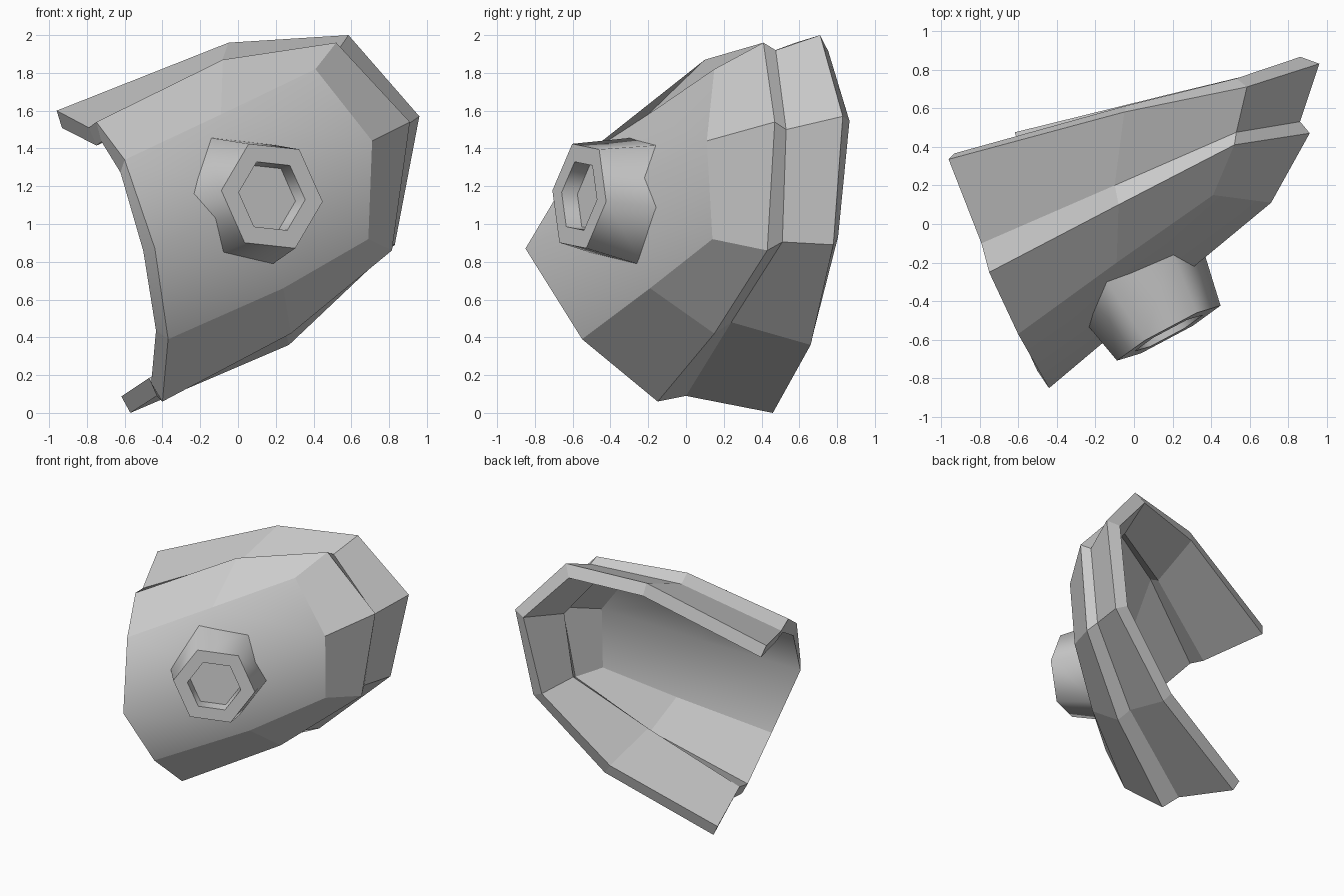
import bpy, bmesh, math
from mathutils import Vector
from mathutils.bvhtree import BVHTree

if "Cube" in bpy.data.objects:
    bpy.data.objects.remove(bpy.data.objects["Cube"])


def make_object(name, bm):
    mesh = bpy.data.meshes.new(name)
    bm.to_mesh(mesh)
    ob = bpy.data.objects.new(name, mesh)
    bpy.context.collection.objects.link(ob)
    return ob


# Shell profile rings, running upper left -> right -> lower left
crown = [(-.60, -.57, 1.34), (-.09, -.20, 1.58), (.41, .15, 1.82), (.71, .11, 1.44),
         (.69, .14, .92), (.24, -.19, .66), (-.37, -.55, .39)]
edge = [(-.75, -.25, 1.54), (-.08, .10, 1.87), (.52, .41, 1.96), (.91, .47, 1.54),
        (.815, .43, .86), (.28, .15, .42), (-.40, -.15, .06)]
step = [(-.79, -.10, 1.51), (-.10, .20, 1.82), (.53, .475, 1.92), (.86, .53, 1.50),
        (.78, .51, .905), (.24, .24, .48), (-.43, 0, .09)]
flange = [(-.96, .335, 1.60), (-.05, .58, 1.96), (.585, .71, 2.0), (.96, .83, 1.57),
          (.83, .78, .89), (.27, .66, .36), (-.57, .46, 0)]
ridge = [(-.44, -.85, .87), (.13, -.37, 1.155)]

bm = bmesh.new()
rings = [[bm.verts.new(p) for p in r] for r in (crown, edge, step, flange)]
r0 = rings[0]
m = [bm.verts.new(p) for p in ridge] + [r0[3]]
for i in range(2):
    # smooth crown, either side of the ridge
    bm.faces.new((r0[i], m[i], m[i + 1], r0[i + 1])).smooth = True
    bm.faces.new((m[i], r0[6 - i], r0[5 - i], m[i + 1])).smooth = True
for a, b in zip(rings, rings[1:]):
    for i in range(6):
        bm.faces.new((a[i], a[i + 1], b[i + 1], b[i]))
bm.normal_update()
surface = BVHTree.FromBMesh(bm)
shell = make_object("armour_shell", bm)
bm.free()

# Shell thickness
sol = shell.modifiers.new("thickness", 'SOLIDIFY')
sol.thickness = 0.1
sol.offset = -1
sol.use_even_offset = True
bpy.context.view_layer.objects.active = shell
shell.select_set(True)
bpy.ops.object.modifier_apply(modifier=sol.name)
bm = bmesh.new()
bm.from_mesh(shell.data)
for e in bm.edges:
    if e.is_manifold and e.calc_face_angle(0) > math.radians(68):
        e.smooth = False
bm.to_mesh(shell.data)
bm.free()
shell.select_set(False)

# Hexagonal bolt, flaring into the shell, with a hexagonal socket
centre = Vector((.18, -.565, 1.148))
axis = Vector((.475, -.875, .094)).normalized()
u = Vector((.545, .29, -.06))
u = (u - axis * u.dot(axis)).normalized()
w = axis.cross(u)
bm = bmesh.new()


def hex_points(radius, depth):
    return [centre - axis * depth + radius * (u * math.cos(k * math.pi / 3) + w * math.sin(k * math.pi / 3))
            for k in range(6)]


front = hex_points(.305, 0)
flared = hex_points(.365, .3)
base = []
for p, q in zip(front, flared):
    d = (q - p).normalized()
    hit = surface.ray_cast(p, d, 1.0)[0]
    base.append((hit if hit else q) + d * .04)
loops = [[bm.verts.new(p) for p in ring]
         for ring in (base, front, hex_points(.2, 0), hex_points(.19, .09))]
for a, b in zip(loops, loops[1:]):
    for i in range(6):
        j = (i + 1) % 6
        bm.faces.new((a[i], a[j], b[j], b[i]))
bm.faces.new(loops[-1])
bmesh.ops.recalc_face_normals(bm, faces=bm.faces)
if loops[-1][0].link_faces and bm.faces[:][-1].normal.dot(axis) < 0:
    bmesh.ops.reverse_faces(bm, faces=bm.faces)
bolt = make_object("hex_bolt", bm)
bm.free()
bpy.context.view_layer.objects.active = bolt
bolt.select_set(True)
bpy.ops.object.shade_smooth_by_angle(angle=math.radians(65))
